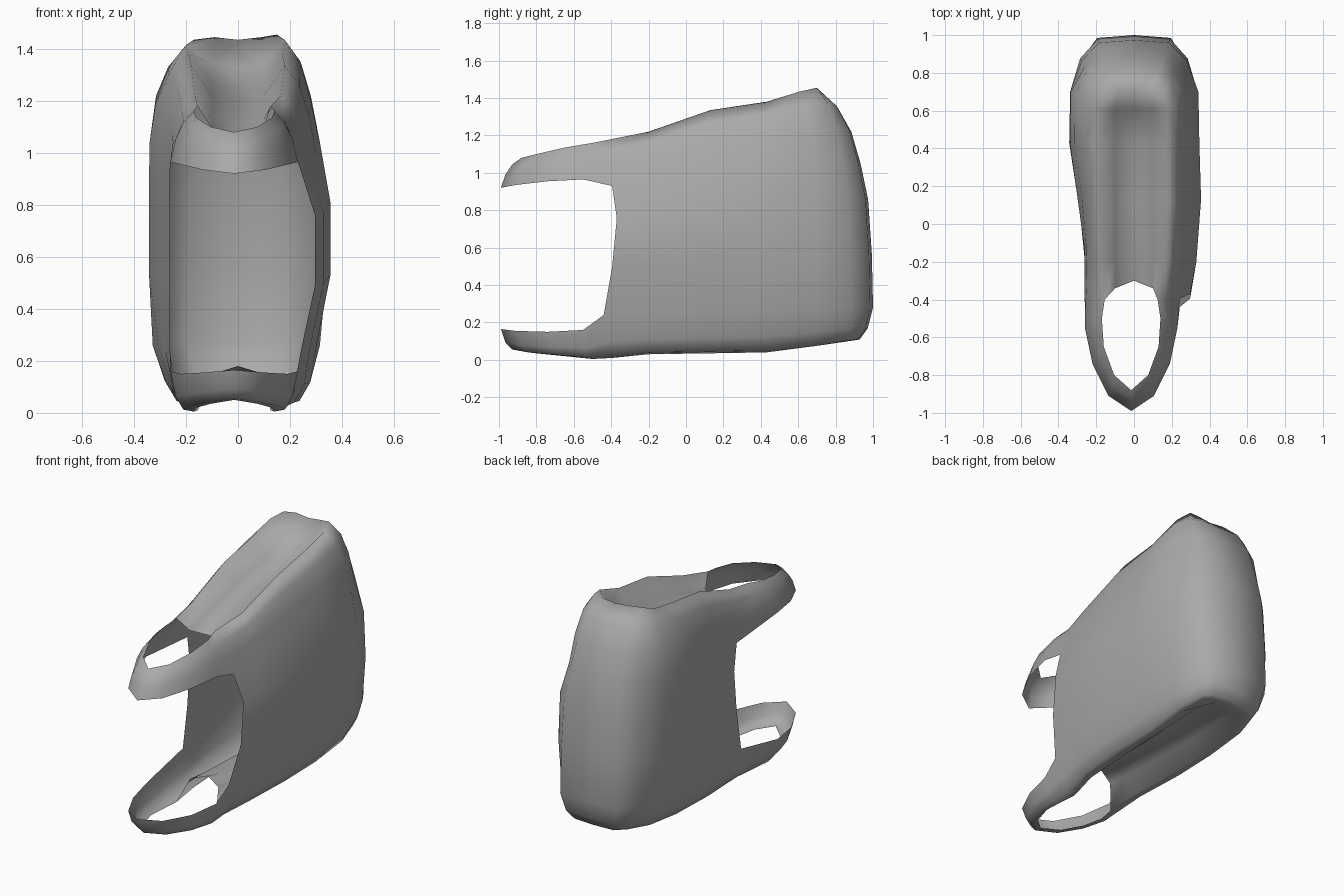
import bpy, bmesh

if "Cube" in bpy.data.objects:
    bpy.data.objects.remove(bpy.data.objects["Cube"])

# Stations round half the plan, from front tip to back centre:
# outer x, outer y, inner x, inner y top, inner y bottom, rim top z, rim bottom z, wall low z, wall high z
STATIONS = [
    (0.00, -0.99, 0.00, -0.88, -0.88, 1.08, 0.05, 0.165, 0.92),
    (0.12, -0.91, 0.09, -0.80, -0.80, 1.10, 0.035, 0.155, 0.935),
    (0.205, -0.74, 0.145, -0.65, -0.65, 1.135, 0.02, 0.15, 0.955),
    (0.245, -0.55, 0.155, -0.50, -0.50, 1.16, 0.005, 0.16, 0.965),
    (0.262, -0.395, 0.14, -0.40, -0.40, 1.18, 0.01, 0.24, 0.93),
    (0.28, -0.20, 0.165, -0.20, -0.20, 1.22, 0.03, 0.24, 0.95),
    (0.305, 0.13, 0.18, 0.13, 0.13, 1.335, 0.035, 0.25, 1.0),
    (0.34, 0.43, 0.19, 0.43, 0.43, 1.38, 0.04, 0.26, 1.04),
    (0.335, 0.70, 0.20, 0.61, 0.70, 1.435, 0.075, 0.27, 1.05),
    (0.285, 0.88, 0.17, 0.70, 0.85, 1.455, 0.10, 0.28, 1.05),
    (0.195, 0.985, 0.09, 0.71, 0.87, 1.445, 0.10, 0.28, 1.05),
    (0.00, 1.00, 0.00, 0.71, 0.87, 1.435, 0.10, 0.28, 1.05),
]
OPEN = 4                                     # stations before this have no side wall
DEPTH_TOP = [0.105, 0.11, 0.14, 0.14, 0.11]  # channel depths, stations 4 to 8
DEPTH_BOT = [0.17, 0.13, 0.11, 0.09, 0.07]
LOW = [(1, 0), (0.55, 0.05), (0.22, 0.38), (0, 1)]
HIGH = [(0, 0), (0.22, 0.44), (0.55, 0.78), (1, 1)]
# x offsets by row, bottom to top
BOW_FRONT = [0, 0, 0, -0.005, 0.05, 0.05, -0.005, -0.005, 0, 0]
BOW_BACK = [0, -0.02, -0.03, -0.025, 0.002, 0.006, -0.025, -0.025, -0.02, -0.02]
TUCK_LEFT = [0, -0.025, -0.025, -0.012, 0.003, 0.003, 0, 0.01, 0.008, 0]
EDGE = {3: -0.045, 5: 0.025}                 # curve of the front edge of the side wall
# the left wall opens further back: y offsets for its rows 3 to 6
BACK_LEFT = {4: 0.26, 5: 0.20, 6: 0.05}


def column(i, side):
    """One upright strip of points from the bottom rim to the top rim."""
    xo, yo, xi, yt, yb, zt, zb, zl, zh = STATIONS[i]
    lean = 0.23 if i > 8 else 0.0
    pts = [(xo + (xi - xo) * f, yo + (yb - yo) * f, zb + (zl - zb) * h) for f, h in LOW]
    for t in (0.37, 0.75):
        pts.append((xo + (xi - xo) * lean * t * t * 0.7, yo + (yt - yo) * lean * t * t * 0.7,
                    zl + (zh - zl) * t))
    for f, h in HIGH:
        f = lean + (1 - lean) * f
        pts.append((xo + (xi - xo) * f, yo + (yt - yo) * f, zh + (zt - zh) * h))
    out = []
    for r, (x, y, z) in enumerate(pts):
        if side > 0 and 4 <= i <= 9:
            x += BOW_FRONT[r] if i <= 6 else BOW_BACK[r]
        if side < 0 and 7 <= i <= 9:
            x += TUCK_LEFT[r]
            z -= 0.02 if i > 7 and r > 7 else 0
        if i == OPEN:
            y += EDGE.get(r, 0)
        shift = 0.015 if i <= OPEN else 0
        if side < 0 and i in BACK_LEFT:
            w = 1 if 3 <= r <= 6 else 0.5 if r in (2, 7) else 0
            y += BACK_LEFT[i] * w
            if i == OPEN and w == 1:
                shift = 0
        out.append((side * x - shift, y, z))
    return out


def channel(i, side, top):
    """Half a cross-section of the sunken top or bottom, rim to centre."""
    xo, yo, xi, yt, yb, zt, zb, zl, zh = STATIONS[i]
    k = -1 if top else 0
    if i == 9:
        return [column(j, side)[k] for j in (9, 10, 11)]
    d = -DEPTH_TOP[i - 4] if top else DEPTH_BOT[i - 4]
    y, z = (yt, zt) if top else (yb, zb)
    push = 0.1 if i == OPEN else 0           # rounded end of the hole
    return [column(i, side)[k],
            (side * 0.1, y + push * 0.6, z + d * 0.82),
            (0, y + push, z + d)]


def strip(bm, a, b, skip=()):
    for r in range(len(a) - 1):
        if r not in skip:
            bm.faces.new([bm.verts.new(p) for p in (a[r], b[r], b[r + 1], a[r + 1])])


bm = bmesh.new()
for side in (-1, 1):
    # bands, side walls and back
    for i in range(len(STATIONS) - 1):
        strip(bm, column(i, side), column(i + 1, side), (3, 4, 5) if i < OPEN else ())
    # sunken top and bottom
    for top in (True, False):
        for i in range(OPEN, 9):
            strip(bm, channel(i, side, top), channel(i + 1, side, top))
bmesh.ops.remove_doubles(bm, verts=bm.verts, dist=0.0005)
bmesh.ops.recalc_face_normals(bm, faces=bm.faces)

mesh = bpy.data.meshes.new("shell")
bm.to_mesh(mesh)
bm.free()
grey = bpy.data.materials.new("plain grey")
grey.diffuse_color = (0.4, 0.4, 0.4, 1)
grey.use_nodes = True
grey.node_tree.nodes["Principled BSDF"].inputs["Base Color"].default_value = grey.diffuse_color
mesh.materials.append(grey)
for p in mesh.polygons:
    p.use_smooth = True
shell = bpy.data.objects.new("open_shell_cover", mesh)
bpy.context.collection.objects.link(shell)
